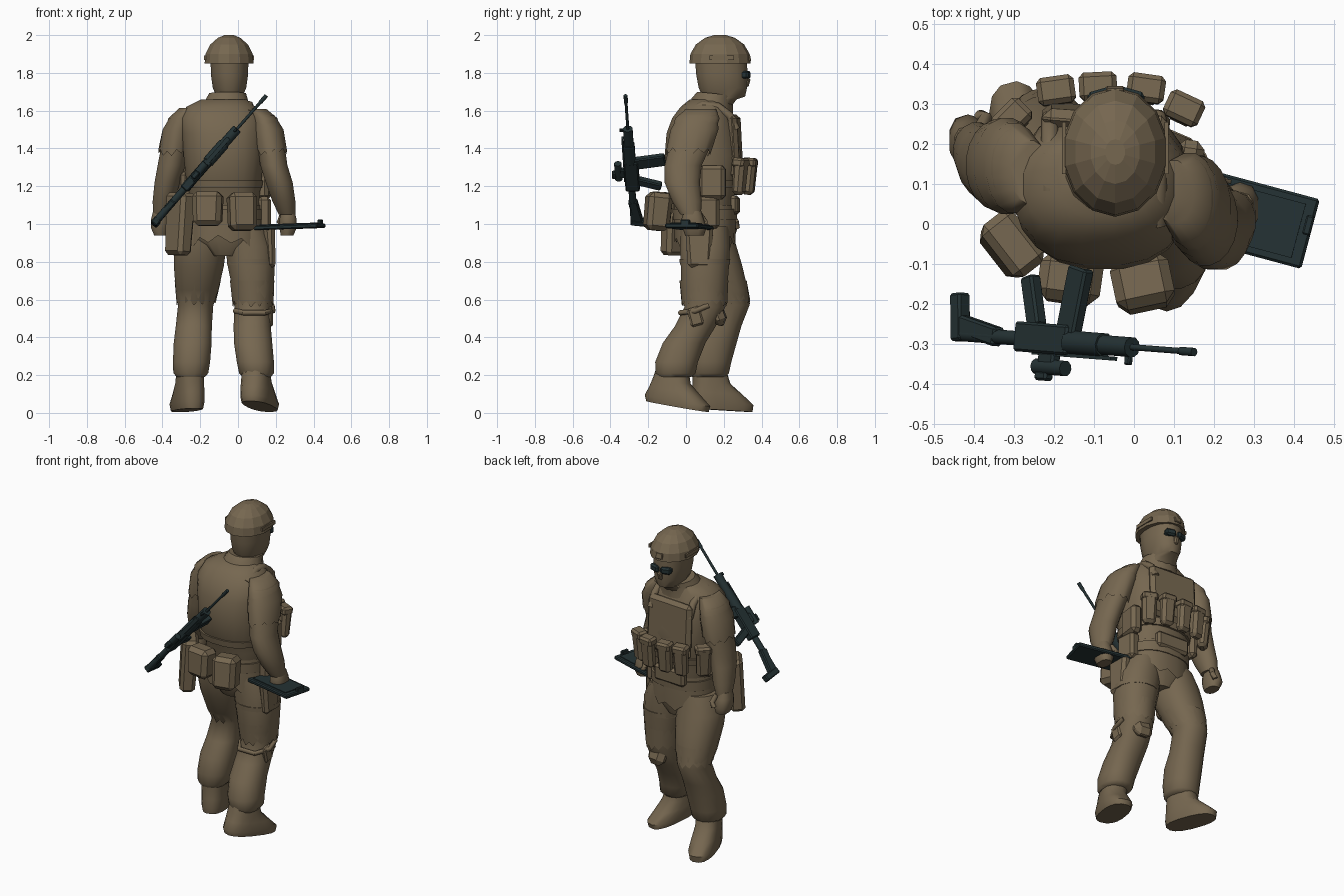
import bpy, bmesh, math
from mathutils import Vector, Matrix


def material(name, rgb):
    m = bpy.data.materials.new(name)
    m.diffuse_color = (*rgb, 1)
    return m


TAN = material("tan_cloth", (0.18, 0.135, 0.08))
DARK = material("dark_gunmetal", (0.018, 0.032, 0.034))


def finish(name, bm, mat, angle=40):
    bmesh.ops.recalc_face_normals(bm, faces=bm.faces)
    me = bpy.data.meshes.new(name)
    bm.to_mesh(me)
    bm.free()
    me.materials.append(mat)
    if angle:
        me.polygons.foreach_set("use_smooth", [True] * len(me.polygons))
        me.set_sharp_from_angle(angle=math.radians(angle))
    ob = bpy.data.objects.new(name, me)
    bpy.context.collection.objects.link(ob)
    return ob


def loft(name, rings, n=16, p=2.0, yaw=0, tilt=0, jag=0, mat=TAN, angle=50):
    """Stacked oval rings (x, y, z, rx, ry); jag makes the last ring ragged."""
    bm = bmesh.new()
    rows = []
    c, s = math.cos(math.radians(yaw)), math.sin(math.radians(yaw))
    for k, (x, y, z, rx, ry) in enumerate(rings):
        row = []
        for i in range(n):
            a = math.tau * (i + 0.5) / n
            ca, sa = math.cos(a), math.sin(a)
            u = math.copysign(abs(ca) ** (2 / p), ca) * rx
            v = math.copysign(abs(sa) ** (2 / p), sa) * ry
            dz = tilt * v
            if jag and k == len(rings) - 1:
                dz += jag * ((i % 2) * 2 - 1) * (0.6 + 0.4 * math.sin(i * 2.3))
            row.append(bm.verts.new((x + u * c - v * s, y + u * s + v * c, z + dz)))
        rows.append(row)
    for a, b in zip(rows, rows[1:]):
        for i in range(n):
            bm.faces.new((a[i], a[(i + 1) % n], b[(i + 1) % n], b[i]))
    if not jag:
        bm.faces.new(rows[0])
        bm.faces.new(rows[-1])
    return finish(name, bm, mat, angle)


def box(name, loc, size, rot=(0, 0, 0), bevel=0.012, mat=TAN, taper=1.0, frame=None):
    """Bevelled block whose lower end can be tapered."""
    bm = bmesh.new()
    bmesh.ops.create_cube(bm, size=1)
    for v in bm.verts:
        if v.co.z < 0:
            v.co.x *= taper
            v.co.y *= taper
        v.co = Vector(a * b for a, b in zip(v.co, size))
    if bevel:
        bmesh.ops.bevel(bm, geom=bm.edges[:], offset=bevel, segments=1, affect='EDGES')
    ob = finish(name, bm, mat, 30)
    local = Matrix.Translation(loc)
    for ax, deg in zip("ZYX", reversed(rot)):
        local = local @ Matrix.Rotation(math.radians(deg), 4, ax)
    ob.matrix_world = (frame or Matrix()) @ local
    return ob


def tube(name, pts, r, mat=TAN, n=8):
    """Round strap or barrel following a few points."""
    bm = bmesh.new()
    pts = [Vector(q) for q in pts]
    rows = []
    for i, q in enumerate(pts):
        d = (pts[min(i + 1, len(pts) - 1)] - pts[max(i - 1, 0)]).normalized()
        rot = d.to_track_quat('Z', 'Y')
        rows.append([bm.verts.new(q + rot @ Vector((r * math.cos(math.tau * k / n), r * math.sin(math.tau * k / n), 0)))
                     for k in range(n)])
    for a, b in zip(rows, rows[1:]):
        for k in range(n):
            bm.faces.new((a[k], a[(k + 1) % n], b[(k + 1) % n], b[k]))
    bm.faces.new(rows[0])
    bm.faces.new(rows[-1])
    return finish(name, bm, mat, 50)


# torso, jacket hem, belt and collar
loft("torso", [(-.07, .11, .83, .08, .11), (-.07, .1, .92, .19, .15), (-.07, .1, 1.14, .185, .155),
               (-.075, .09, 1.22, .2, .185), (-.075, .09, 1.36, .215, .205), (-.08, .085, 1.48, .22, .19),
               (-.086, .09, 1.56, .22, .165), (-.09, .1, 1.62, .185, .13), (-.075, .12, 1.66, .12, .1)], n=20, p=2.4)
loft("jacket_hem", [(-.07, .1, 1.1, .193, .163), (-.07, .1, 1.0, .2, .165), (-.07, .1, .91, .203, .163)],
     n=24, p=2.3, jag=.03)
loft("belt", [(-.07, .1, 1.02, .203, .17), (-.07, .1, 1.08, .203, .173)], n=20, p=2.4)
loft("vest_hem", [(-.075, .09, 1.19, .203, .19), (-.075, .09, 1.23, .21, .197)], n=20, p=2.4)
loft("collar", [(-.065, .13, 1.6, .14, .12), (-.06, .14, 1.655, .115, .11), (-.055, .16, 1.69, .1, .1)],
     n=14, tilt=-.1)

# vest front plate and shoulder straps
box("chest_plate", (-.07, .262, 1.41), (.32, .05, .34), (3, 0, -4), .022)
for side, x0 in (("left", -.21), ("right", .06)):
    tube(side + "_shoulder_strap", [(x0, .265, 1.5), (x0, .23, 1.575), (x0, .17, 1.62), (x0, .09, 1.63),
                                    (x0, 0, 1.585)], .022)

# chest pouches with flaps
for i, (x, y, yaw) in enumerate([(-.305, .26, 45), (-.195, .33, 8), (-.09, .34, 3), (.03, .335, -8),
                                 (.125, .285, -25)]):
    box("chest_pouch_%d" % i, (x, y, 1.25), (.09, .065, .19), (-5, 0, yaw), .018, taper=.88)
    box("chest_pouch_flap_%d" % i, (x, y + .004, 1.325), (.095, .07, .05), (-5, 0, yaw), .012)
box("right_side_pouch", (.135, .14, 1.22), (.07, .14, .18), (0, 0, -8), .02)
box("left_side_pouch", (-.28, .14, 1.2), (.06, .14, .16), (0, 0, 8), .02)
box("belly_pouch", (-.07, .255, 1.1), (.22, .05, .1), (0, 0, -3), .015)

# belt pouches and holsters
box("back_pouch_right", (.022, -.15, 1.065), (.15, .13, .2), (-6, 0, 12), .025, taper=.94)
box("back_pouch_left", (-.16, -.14, 1.08), (.16, .12, .18), (-4, 0, -8), .025, taper=.92)
box("left_hip_bag", (-.31, -.055, 1.0), (.1, .165, .33), (0, 4, 38), .02, taper=.88)
box("right_hip_pouch", (.135, .11, 1.06), (.07, .13, .17), (0, 0, 5), .018)
box("right_thigh_holster", (.17, .07, .88), (.06, .15, .22), (0, -3, 0), .018, taper=.8)
loft("thigh_strap", [(.07, .1, .786, .132, .135), (.07, .1, .814, .132, .137)])

# legs: the left one strides forward
loft("right_leg", [(.035, .1, .99, .11, .13), (.06, .1, .88, .13, .135), (.07, .1, .78, .127, .13),
                   (.08, .095, .65, .11, .125), (.08, .1, .56, .1, .11), (.075, .05, .46, .1, .11),
                   (.08, -.01, .37, .103, .115), (.092, -.05, .27, .1, .115), (.098, -.055, .21, .094, .108),
                   (.1, -.06, .19, .075, .09)], p=2.2)
loft("left_leg", [(-.18, .11, .99, .12, .13), (-.2, .13, .88, .14, .14), (-.207, .16, .78, .135, .14),
                  (-.217, .205, .65, .115, .125), (-.224, .235, .57, .095, .103), (-.234, .195, .46, .097, .1),
                  (-.24, .155, .37, .102, .115), (-.246, .13, .27, .1, .112), (-.25, .125, .21, .094, .104),
                  (-.25, .12, .19, .075, .09)], p=2.2)
loft("right_torn_trouser", [(.075, .095, .7, .118, .13), (.08, .098, .58, .108, .12)], n=28, jag=.022)
loft("left_torn_trouser", [(-.213, .19, .7, .123, .132), (-.222, .228, .59, .103, .112)], n=28, jag=.022)
box("right_knee_pad", (.08, .16, .53), (.14, .09, .15), (25, 0, -8), .03, taper=.8)
tube("right_knee_strap", [(.18, .12, .57), (.185, .05, .54), (.14, -.03, .53), (.03, -.03, .53), (-.015, .05, .54)], .014)
box("right_knee_tag", (.17, .05, .51), (.03, .07, .1), (15, 0, 0), .01)

# boots
loft("right_boot", [(.115, -.045, .034, .076, .17), (.115, -.045, .065, .083, .178), (.105, -.06, .12, .08, .135),
                    (.098, -.075, .17, .075, .1), (.095, -.07, .23, .07, .085)], p=2.5, yaw=-18, tilt=-.17)
loft("left_boot", [(-.27, .19, .014, .07, .165), (-.27, .19, .052, .078, .17), (-.262, .165, .105, .075, .135),
                   (-.256, .135, .16, .072, .1), (-.252, .125, .23, .07, .088)], p=2.5, yaw=15, tilt=-.06)

# arms with ragged sleeves
loft("right_arm", [(.1, .08, 1.61, .05, .08), (.14, .06, 1.56, .07, .12), (.17, .03, 1.44, .075, .115),
                   (.19, -.015, 1.31, .073, .1), (.218, -.02, 1.22, .073, .095), (.243, .005, 1.12, .062, .08),
                   (.26, .025, 1.05, .045, .055)])
loft("left_arm", [(-.26, .13, 1.615, .05, .08), (-.3, .14, 1.56, .07, .115), (-.327, .15, 1.44, .075, .11),
                  (-.352, .145, 1.31, .075, .1), (-.375, .155, 1.22, .068, .09), (-.393, .18, 1.12, .06, .075),
                  (-.405, .195, 1.05, .045, .055)])
loft("right_sleeve", [(.135, .065, 1.575, .06, .105), (.158, .045, 1.5, .084, .128), (.178, .012, 1.38, .082, .117)],
     n=20, jag=.022)
loft("left_sleeve", [(-.295, .14, 1.575, .06, .1), (-.318, .145, 1.5, .082, .122), (-.338, .147, 1.38, .083, .115)],
     n=20, jag=.022)
for side, x, y, s in (("right", .265, .035, 1), ("left", -.415, .2, -1)):
    loft(side + "_hand", [(x, y, 1.07, .035, .045), (x, y, 1.03, .046, .058), (x, y + .01, .98, .048, .064),
                          (x - .005 * s, y + .01, .94, .035, .05)], n=10, p=2.5)
    tube(side + "_thumb", [(x - .03 * s, y + .04, 1.05), (x - .045 * s, y + .065, 1.01), (x - .03 * s, y + .07, .98)], .016)

# head and goggles
loft("head", [(-.06, .14, 1.6, .09, .085), (-.052, .17, 1.66, .085, .1), (-.045, .2, 1.675, .07, .115),
              (-.045, .195, 1.72, .09, .13), (-.045, .19, 1.79, .1, .138), (-.045, .185, 1.87, .102, .14)], n=16, p=2.2)
box("nose", (-.045, .322, 1.75), (.03, .03, .05), (-15, 0, 0), .008)
for i, s in enumerate((-1, 1)):
    box("goggle_lens_%d" % i, (-.045 + s * .036, .312, 1.79), (.066, .05, .042), (0, 0, -16 * s), .01, DARK)
    box("helmet_rail_%d" % i, (-.047 + s * .128, .19, 1.88), (.01, .13, .022), (0, 0, 0), 0)

# faceted helmet
loft("helmet", [(-.047, .18, 1.85, .133, .162), (-.047, .18, 1.9, .128, .157), (-.047, .18, 1.95, .102, .128),
                (-.047, .18, 1.985, .062, .08), (-.047, .18, 2.0, .025, .032)], n=14, angle=0)
box("helmet_mount", (-.047, .335, 1.88), (.045, .014, .035), (12, 0, 0), .003)

# tablet held in the right hand
tab = Matrix.Translation((.272, .02, .985)) @ Matrix.Rotation(math.radians(-15), 4, 'Z') @ Matrix.Rotation(math.radians(-2), 4, 'Y')
box("tablet", (0, 0, 0), (.35, .18, .024), bevel=.006, mat=DARK, frame=tab)
box("tablet_screen", (0, 0, .014), (.29, .14, .006), bevel=0, mat=DARK, frame=tab)
box("tablet_button", (.165, .02, .012), (.02, .05, .04), bevel=.004, mat=DARK, frame=tab)

# rifle slung across the back: local x = muzzle, local z = away from the body
ax = Vector((.58, -.045, .66)).normalized()
up = Vector((-.08, -1, 0))
up = (up - ax * up.dot(ax)).normalized()
side = up.cross(ax)
gun = Matrix((ax, side, up)).transposed().to_4x4()
gun.translation = (-.43, -.275, 1.02)


def gun_box(name, loc, size, pitch=0, bevel=.006):
    box("rifle_" + name, loc, size, (0, pitch, 0), bevel, DARK, frame=gun)


def gun_tube(name, x0, x1, z, r):
    tube("rifle_" + name, [(x0, 0, z), (x1, 0, z)], r, DARK, 10).matrix_world = gun


gun_box("butt", (-.012, 0, -.042), (.04, .04, .12), 8)
gun_box("stock", (.065, 0, -.012), (.15, .036, .048), -10)
gun_tube("buffer_tube", .0, .26, 0, .019)
gun_box("receiver", (.32, 0, -.005), (.2, .048, .075))
gun_box("grip", (.26, 0, -.095), (.045, .036, .13), 18)
gun_box("magazine", (.415, 0, -.105), (.07, .034, .17), -10)
gun_tube("handguard", .41, .54, 0, .031)
gun_tube("front_handguard", .53, .645, 0, .026)
gun_box("top_rail", (.43, 0, .032), (.3, .022, .01), 0, 0)
gun_box("scope_mount", (.335, 0, .048), (.06, .03, .04))
gun_tube("scope", .29, .40, .066, .02)
gun_box("scope_knob", (.32, 0, .088), (.045, .03, .025))
gun_tube("barrel", .63, .88, 0, .008)
gun_tube("muzzle", .83, .88, 0, .011)
gun_box("front_sight", (.635, 0, .03), (.02, .014, .03), 0, .003)
